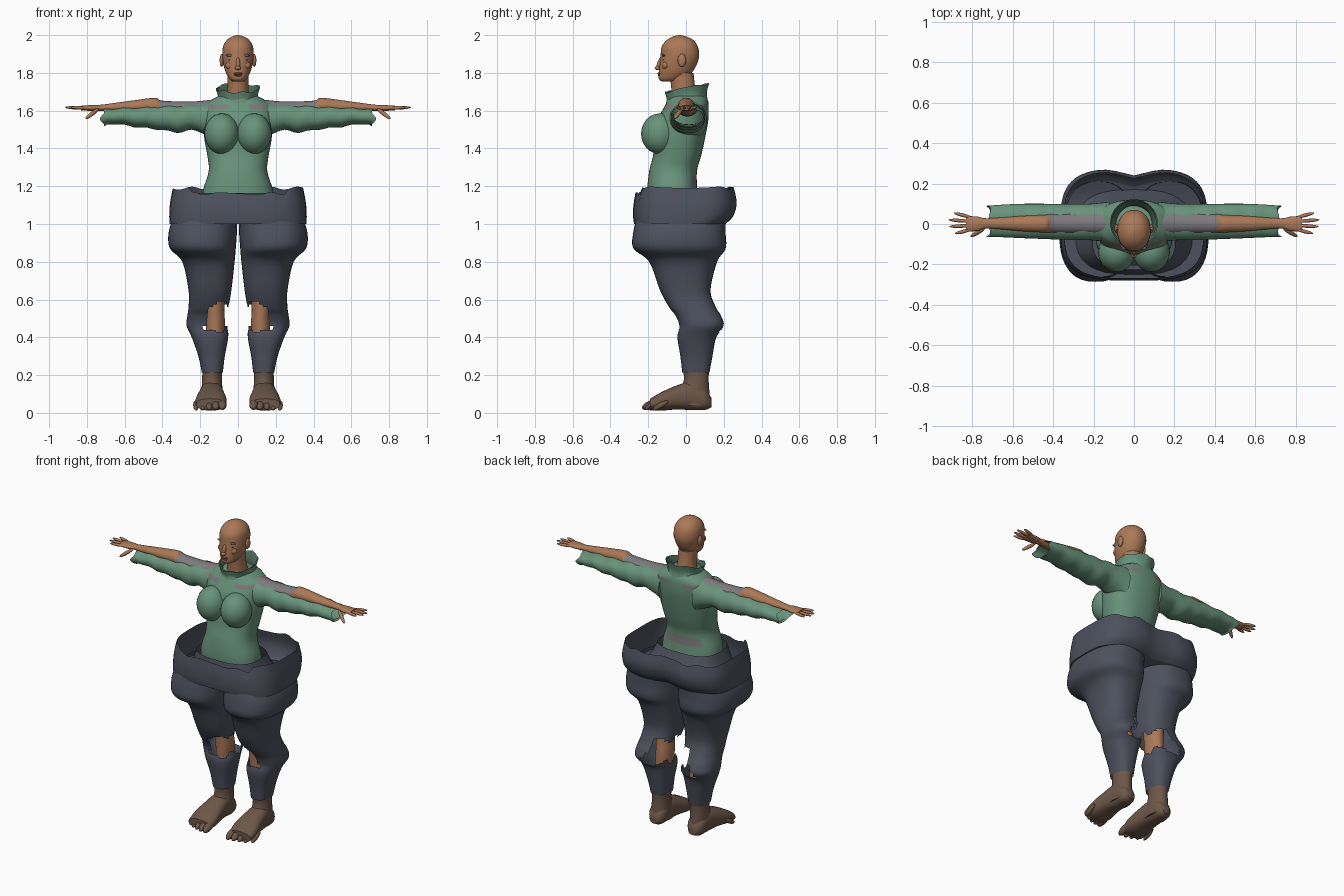
import bpy, bmesh, math
from mathutils import Vector, Matrix

if "Cube" in bpy.data.objects:
    bpy.data.objects.remove(bpy.data.objects["Cube"])


def material(name, rgb):
    m = bpy.data.materials.new(name)
    m.use_nodes = True
    m.diffuse_color = (*rgb, 1)
    m.node_tree.nodes["Principled BSDF"].inputs["Base Color"].default_value = (*rgb, 1)
    return m


SKIN = material("brown skin", (.41, .19, .095))
GREEN = material("sage green cloth", (.14, .29, .20))
DARK = material("deep green lining", (.07, .14, .10))
SLATE = material("slate trousers", (.075, .083, .11))
GREY = material("grey undershirt", (.21, .195, .21))
FOOT = material("dark brown feet", (.15, .095, .065))
BROW = material("grey brows", (.15, .15, .17))
LIP = material("lips", (.26, .095, .06))
EYE = material("dark eyes", (.03, .02, .018))


def finish(name, bm, mats, angle=50):
    bmesh.ops.recalc_face_normals(bm, faces=bm.faces)
    mesh = bpy.data.meshes.new(name)
    bm.to_mesh(mesh)
    bm.free()
    for m in mats:
        mesh.materials.append(m)
    ob = bpy.data.objects.new(name, mesh)
    bpy.context.collection.objects.link(ob)
    bpy.ops.object.select_all(action='DESELECT')
    ob.select_set(True)
    bpy.context.view_layer.objects.active = ob
    bpy.ops.object.shade_smooth_by_angle(angle=math.radians(angle))
    return ob


def smooth_rings(rings, steps):
    # Catmull-Rom interpolation between the given cross-sections
    out, n = [], len(rings)
    for i in range(n - 1):
        p = [rings[max(0, min(n - 1, i + k))] for k in (-1, 0, 1, 2)]
        for j in range(steps):
            t = j / steps
            out.append([.5 * (2 * b + (c - a) * t + (2*a - 5*b + 4*c - d) * t**2
                              + (3*b - a - 3*c + d) * t**3) for a, b, c, d in zip(*p)])
    return out + [list(rings[-1])]


def loft(name, rings, mats, axis='z', side=1, power=2, segs=32, steps=4,
         caps=(True, True), warp=None, cut=None, paint=None):
    # each ring: position on the axis, then min and max of the two other directions
    bm, rows = bmesh.new(), []
    for t, u0, u1, v0, v1 in smooth_rings(rings, steps):
        row = []
        for k in range(segs):
            a = math.tau * k / segs
            c, s = math.cos(a), math.sin(a)
            u = (u0 + u1) / 2 + (u1 - u0) / 2 * math.copysign(abs(c) ** (2 / power), c)
            v = (v0 + v1) / 2 + (v1 - v0) / 2 * math.copysign(abs(s) ** (2 / power), s)
            co = Vector({'z': (u, v, t), 'x': (t, u, v), 'y': (u, t, v)}[axis])
            if warp:
                co = warp(co)
            row.append(bm.verts.new((co.x * side, co.y, co.z)))
        rows.append(row)
    for a, b in zip(rows, rows[1:]):
        for k in range(segs):
            n = (k + 1) % segs
            bm.faces.new((a[k], a[n], b[n], b[k]))
    for use, row in zip(caps, (rows[0], rows[-1])):
        if use:
            bm.faces.new(row)
    for f in list(bm.faces):
        c = f.calc_center_median()
        c.x *= side
        if paint:
            f.material_index = paint(c)
        if cut and cut(c):
            bm.faces.remove(f)
    return finish(name, bm, mats)


def blob(name, center, radii, mat, direction=None):
    bm = bmesh.new()
    bmesh.ops.create_uvsphere(bm, u_segments=20, v_segments=12, radius=1)
    m = Matrix.Diagonal((*radii, 1))
    if direction:
        m = Vector(direction).to_track_quat('Z', 'Y').to_matrix().to_4x4() @ m
    bm.transform(Matrix.Translation(center) @ m)
    return finish(name, bm, [mat], 80)


def finger(name, a, b, r, mat):
    a, b = Vector(a), Vector(b)
    blob(name, (a + b) / 2, (r, r, (b - a).length / 2 + r), mat, b - a)


# Head and neck
loft("head", [(1.755, -.028, .028, -.128, -.05), (1.768, -.045, .045, -.144, -.01),
              (1.80, -.064, .064, -.143, .03), (1.84, -.076, .076, -.14, .055),
              (1.89, -.083, .083, -.135, .07), (1.94, -.079, .079, -.128, .062),
              (1.975, -.058, .058, -.10, .037), (1.993, -.03, .03, -.068, 0),
              (2.0, -.006, .006, -.04, -.03)], [SKIN], power=2.1)
loft("neck", [(1.60, -.075, .075, -.07, .08), (1.70, -.056, .056, -.076, .052),
              (1.80, -.056, .056, -.088, .04)], [SKIN])
blob("nose_bridge", (0, -.140, 1.85), (.011, .013, .036), SKIN, (0, -.35, -1))
blob("nose_tip", (0, -.150, 1.826), (.016, .016, .011), SKIN)
blob("upper_lip", (0, -.141, 1.797), (.025, .009, .006), LIP)
blob("lower_lip", (0, -.140, 1.787), (.021, .009, .006), LIP)

# Torso with bust
loft("shirt_body", [(1.10, -.19, .19, -.20, .07), (1.18, -.185, .185, -.205, .06),
                    (1.28, -.155, .155, -.195, .058), (1.36, -.162, .162, -.175, .08),
                    (1.45, -.178, .178, -.165, .10), (1.55, -.185, .185, -.15, .118),
                    (1.62, -.185, .185, -.115, .12), (1.655, -.145, .145, -.095, .115),
                    (1.68, -.10, .10, -.085, .10)], [GREEN, GREY], power=2.3, segs=48,
     paint=lambda c: int((c.y > .02 and 1.2 < c.z < 1.25 and abs(c.x) < .13)
                         or (1.61 < c.z < 1.635 and abs(c.x) > .06)))


def collar_warp(co):
    co.z += .2 * (co.y - .08) * (co.z > 1.66) + .006 * math.sin(co.x * 70)
    return co


loft("collar", [(1.64, -.125, .125, -.105, .12), (1.685, -.105, .105, -.10, .11),
                (1.735, -.118, .118, -.112, .122)], [GREEN], caps=(False, False), warp=collar_warp)
loft("collar_lining", [(1.64, -.085, .085, -.085, .085), (1.70, -.09, .09, -.09, .095),
                       (1.733, -.112, .112, -.106, .117)], [DARK], caps=(False, False), warp=collar_warp)


# Wide open hips
def hip_warp(co):
    f = max(0, (co.z - 1.08) / .11)
    if co.y < .1 and abs(co.x) < .25:
        co.z -= .028 * f
    co.z += .008 * f * math.sin(co.x * 45)
    if co.y > 0:
        co.y -= .035 * math.exp(-(co.x / .09) ** 2)
    return co


loft("trouser_hips", [(1.0, -.362, .362, -.275, .215), (1.04, -.364, .364, -.28, .255),
                      (1.11, -.36, .36, -.278, .275), (1.19, -.345, .345, -.268, .26)],
     [SLATE], power=3.4, segs=64, caps=(True, False), warp=hip_warp)
loft("inner_waistband", [(1.0, -.29, .29, -.25, .17), (1.10, -.23, .23, -.235, .12),
                         (1.165, -.205, .205, -.225, .09)], [SLATE], power=2.8,
     caps=(False, False))


def knee_tear(c):
    jag = .015 * math.sin(c.y * 60)
    return .445 + jag < c.z < .575 + jag and c.x < .165 + .6 * (.5 - c.z) + jag


for s, tag in ((1, "left"), (-1, "right")):
    # Face details
    blob(tag + "_ear", (s * .086, -.022, 1.866), (.011, .022, .034), SKIN)
    blob(tag + "_eye", (s * .034, -.119, 1.868), (.016, .006, .005), EYE)
    blob(tag + "_eyebrow", (s * .040, -.119, 1.893), (.024, .009, .007), BROW)
    blob(tag + "_cheek", (s * .04, -.108, 1.84), (.026, .018, .022), SKIN)

    # Bust and sleeve
    blob(tag + "_bust", (s * .086, -.138, 1.478), (.092, .10, .108), GREEN)
    loft(tag + "_sleeve", [(.12, -.09, .11, 1.44, 1.655), (.22, -.08, .10, 1.495, 1.64),
                           (.32, -.08, .10, 1.485, 1.635), (.42, -.075, .10, 1.50, 1.63),
                           (.55, -.07, .10, 1.515, 1.622), (.66, -.065, .095, 1.53, 1.615),
                           (.72, -.065, .09, 1.515, 1.605)], [GREEN], 'x', s, 2.2,
         caps=(True, False),
         warp=lambda co: co + Vector((.012 * math.sin(co.z * 90) * (co.x > .7), 0,
                                      .004 * math.sin(co.x * 55))))

    # Arm, covered down to the elbow
    loft(tag + "_arm", [(.12, -.05, .065, 1.57, 1.66), (.25, -.045, .055, 1.57, 1.648),
                        (.40, -.042, .05, 1.58, 1.653), (.44, -.042, .045, 1.585, 1.668),
                        (.55, -.036, .04, 1.59, 1.655), (.72, -.022, .028, 1.598, 1.632),
                        (.77, -.034, .036, 1.598, 1.63), (.83, -.038, .04, 1.602, 1.626)],
         [SKIN, GREY], 'x', s, paint=lambda c: int(c.x < .41))
    for i, tip in enumerate((.885, .912, .915, .89)):
        y = -.029 + i * .021
        finger(f"{tag}_finger_{i + 1}", (s * .81, y, 1.614), (s * (tip - .008), y * 1.55, 1.617), .009, SKIN)
    finger(tag + "_thumb", (s * .745, -.025, 1.605), (s * .80, -.058, 1.562), .011, SKIN)

    # Trouser leg torn open at the inner knee
    loft(tag + "_trouser_leg", [(1.03, .004, .345, -.262, .21), (.95, .006, .368, -.28, .21),
                                (.87, .012, .36, -.278, .21), (.80, .018, .295, -.195, .165),
                                (.65, .035, .262, -.138, .13), (.56, .05, .262, -.09, .158),
                                (.515, .055, .268, -.055, .185), (.46, .055, .272, -.035, .20),
                                (.40, .052, .245, -.045, .16), (.30, .07, .21, -.03, .14),
                                (.215, .08, .192, -.02, .125)], [SLATE], side=s, power=2.5,
         segs=40, steps=5, caps=(False, False), cut=knee_tear)
    loft(tag + "_leg", [(.85, .05, .20, -.06, .10), (.58, .072, .175, -.035, .10),
                        (.46, .07, .17, -.025, .11), (.22, .085, .18, -.01, .11)], [SKIN], side=s)

    # Bare foot
    loft(tag + "_ankle", [(.23, .083, .189, -.016, .122), (.17, .085, .19, -.012, .12),
                          (.10, .08, .195, -.04, .125), (.04, .08, .195, -.05, .13)], [FOOT], side=s)
    loft(tag + "_foot", [(.134, .11, .165, .03, .08), (.10, .085, .192, .016, .13),
                         (.03, .08, .20, .015, .165), (-.05, .07, .212, .018, .145),
                         (-.13, .06, .225, .012, .11), (-.19, .07, .222, .015, .075)],
         [FOOT], 'y', s, 2.4)
    for i in range(5):
        r = .027 - .0025 * i
        x = .082 + .035 * i
        y = -.195 + .006 * i * i / 2
        finger(f"{tag}_toe_{i + 1}", (s * (x + .002), y + .04, .055), (s * x, y - .016, r + .006), r * .85, FOOT)
